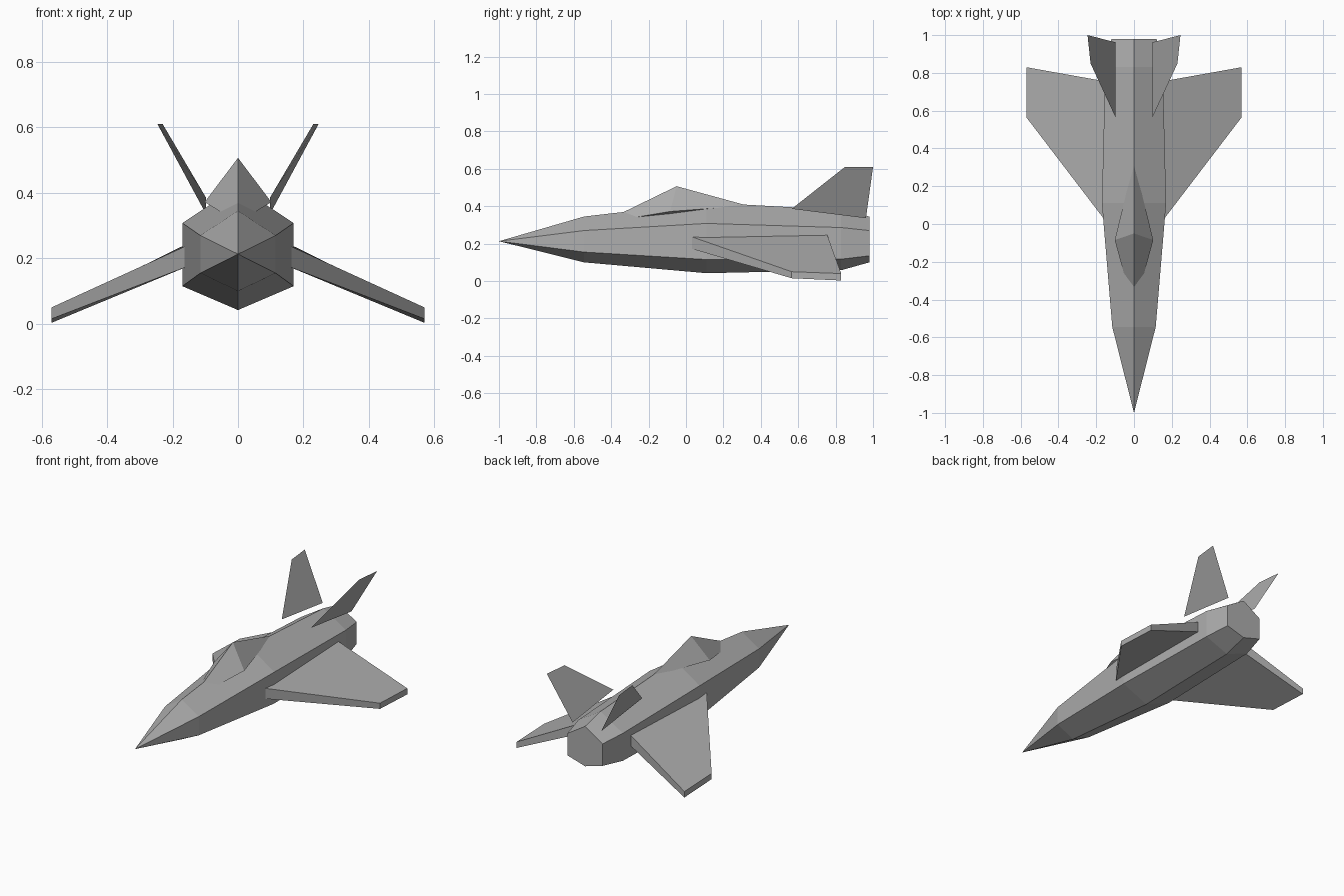
import bpy
import bmesh

cube = bpy.data.objects.get("Cube")
if cube:
    bpy.data.objects.remove(cube, do_unlink=True)

grey = bpy.data.materials.new("hull_grey")
colour = (0.42, 0.42, 0.42, 1)
grey.diffuse_color = colour
grey.use_nodes = True
grey.node_tree.nodes["Principled BSDF"].inputs["Base Color"].default_value = colour


def make(name, points, faces, closed=True):
    mesh = bpy.data.meshes.new(name)
    bm = bmesh.new()
    verts = [bm.verts.new(p) for p in points]
    for f in faces:
        bm.faces.new([verts[i] for i in f])
    if closed:
        bmesh.ops.recalc_face_normals(bm, faces=bm.faces)
    bm.to_mesh(mesh)
    bm.free()
    mesh.materials.append(grey)
    obj = bpy.data.objects.new(name, mesh)
    bpy.context.collection.objects.link(obj)
    return obj


def loft(name, rings):
    """Skin a row of equal rings and cap both ends."""
    n = len(rings[0])
    points = [p for ring in rings for p in ring]
    faces = [(r * n + i, r * n + (i + 1) % n, (r + 1) * n + (i + 1) % n, (r + 1) * n + i)
             for r in range(len(rings) - 1) for i in range(n)]
    last = len(points) - n
    faces += [tuple(range(n)), tuple(range(last, last + n))]
    return make(name, points, faces)


def hexagon(y, w, top, upper, lower, bottom):
    return [(0, y, top), (w, y, upper), (w, y, lower),
            (0, y, bottom), (-w, y, lower), (-w, y, upper)]


# Fuselage: six-sided sections, pointed at the nose
fuselage = loft("fuselage", [
    hexagon(-0.545, 0.115, 0.345, 0.27, 0.155, 0.10),
    hexagon(0.11, 0.17, 0.42, 0.308, 0.115, 0.042),
    hexagon(0.83, 0.152, 0.38, 0.286, 0.117, 0.058),
    hexagon(0.98, 0.12, 0.345, 0.27, 0.135, 0.10)])
bm = bmesh.new()
bm.from_mesh(fuselage.data)
bm.faces.ensure_lookup_table()
front = min(bm.faces, key=lambda f: f.calc_center_median().y)
nose = bmesh.ops.poke(bm, faces=[front])["verts"][0]
nose.co = (0, -1.0, 0.213)
bm.to_mesh(fuselage.data)
bm.free()

# Canopy: long faceted diamond set into the spine
make("canopy",
     [(0, -0.455, 0.31), (0.102, -0.085, 0.372), (0, 0.33, 0.403),
      (-0.102, -0.085, 0.372), (0, -0.05, 0.507), (0, -0.085, 0.345)],
     [(i, (i + 1) % 4, apex) for apex in (4, 5) for i in range(4)])

# Drooping wings and canted tail fins, one pair each
for side, s in (("left", 1), ("right", -1)):
    upper = [(0.15, 0.015, 0.242), (0.57, 0.565, 0.05),
             (0.57, 0.83, 0.04), (0.15, 0.755, 0.247)]
    drop = (0.065, 0.035, 0.037, 0.065)
    lower = [(x, y, z - d) for (x, y, z), d in zip(upper, drop)]
    loft(side + "_wing", [[(s * x, y, z) for x, y, z in ring] for ring in (upper, lower)])

    fin = [(0.098, 0.565, 0.386), (0.098, 0.962, 0.336),
           (0.246, 1.0, 0.61), (0.23, 0.85, 0.61)]
    make(side + "_tail_fin", [(s * x, y, z) for x, y, z in fin],
         [(0, 1, 2, 3)], closed=False)
